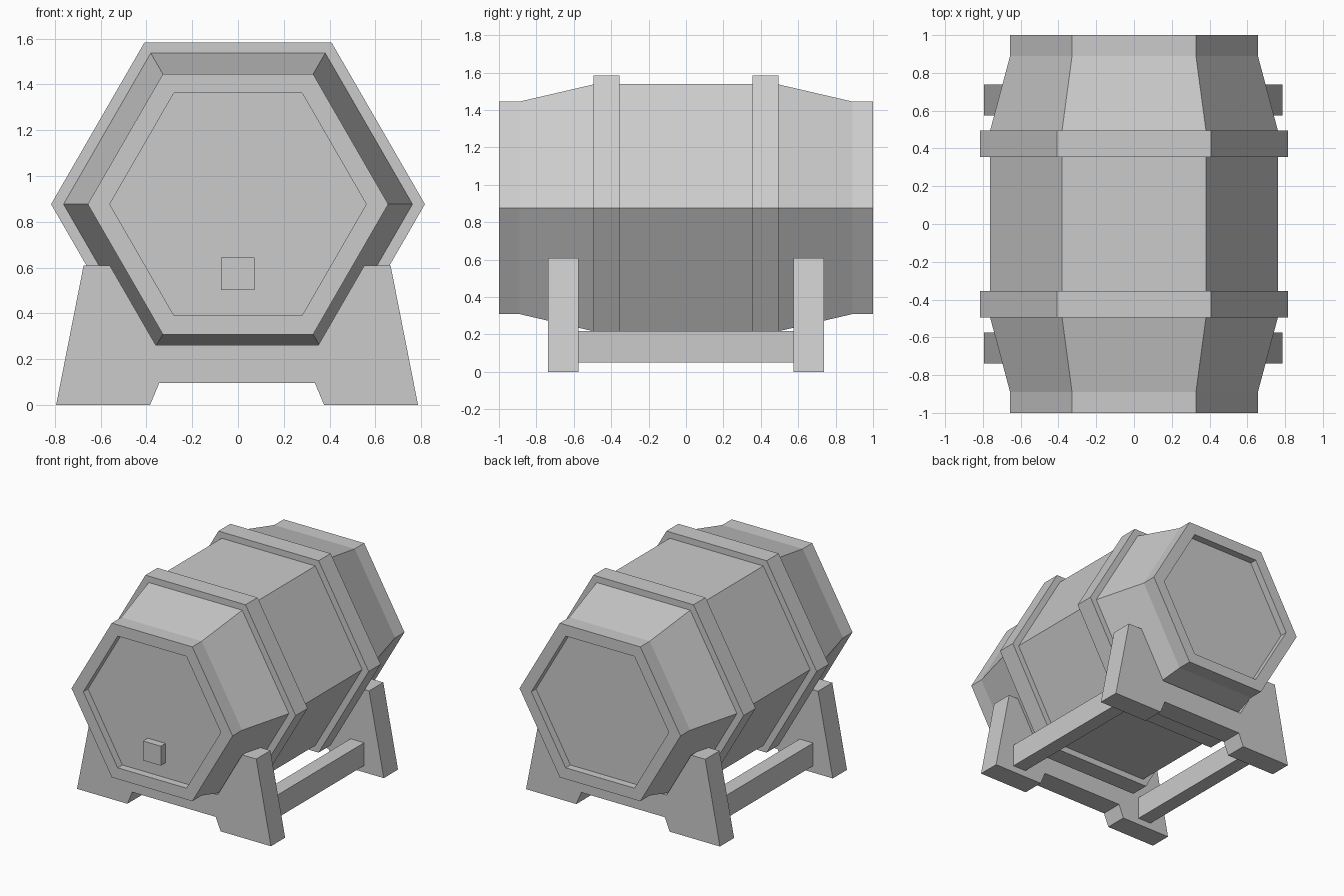
import bpy, bmesh
from math import cos, sin, pi, sqrt

if "Cube" in bpy.data.objects:
    bpy.data.objects.remove(bpy.data.objects["Cube"])

AXIS_Z = 0.877  # height of the barrel axis


def finish(name, bm):
    bmesh.ops.recalc_face_normals(bm, faces=bm.faces[:])
    mesh = bpy.data.meshes.new(name)
    bm.to_mesh(mesh)
    bm.free()
    obj = bpy.data.objects.new(name, mesh)
    bpy.context.collection.objects.link(obj)
    return obj


def hex_lathe(name, profile, closed=False):
    """Sweep a (y, radius) profile round the barrel axis in six flat sides."""
    bm = bmesh.new()
    rings = [[bm.verts.new((r * cos(i * pi / 3), y, AXIS_Z + r * sin(i * pi / 3)))
              for i in range(6)] for y, r in profile]
    pairs = list(zip(rings, rings[1:]))
    if closed:
        pairs.append((rings[-1], rings[0]))
    else:
        bm.faces.new(rings[0])
        bm.faces.new(rings[-1])
    for a, b in pairs:
        for i in range(6):
            j = (i + 1) % 6
            bm.faces.new((a[i], a[j], b[j], b[i]))
    return finish(name, bm)


def prism(name, outline, y0, y1):
    """Extrude an (x, z) outline from y0 to y1."""
    bm = bmesh.new()
    face = bm.faces.new([bm.verts.new((x, y0, z)) for x, z in outline])
    out = bmesh.ops.extrude_face_region(bm, geom=[face])
    verts = [v for v in out["geom"] if isinstance(v, bmesh.types.BMVert)]
    bmesh.ops.translate(bm, verts=verts, vec=(0, y1 - y0, 0))
    return finish(name, bm)


def rect(x0, x1, z0, z1):
    return [(x0, z0), (x1, z0), (x1, z1), (x0, z1)]


# Barrel body with recessed heads at both ends
half = [(-0.945, 0.56), (-1.0, 0.56), (-1.0, 0.656), (-0.89, 0.656), (-0.49, 0.763)]
hex_lathe("barrel_body", half + [(-y, r) for y, r in reversed(half)])

# Two hoops
for name, y in (("front_hoop", -0.425), ("back_hoop", 0.425)):
    hex_lathe(name, [(y - 0.07, 0.74), (y - 0.07, 0.816),
                     (y + 0.07, 0.816), (y + 0.07, 0.74)], closed=True)

# Square bung on the front head
prism("bung", rect(-0.074, 0.071, 0.502, 0.645), -1.0, -0.94)

# Cradle ends, cut to follow the barrel's lower sides
slot = 0.71
slot_z = AXIS_Z - slot * sqrt(3) / 2
slot_top = slot - (AXIS_Z - 0.61) / sqrt(3)
right = [(0.34, 0.096), (0.38, 0), (0.79, 0), (0.67, 0.61),
         (slot_top, 0.61), (slot / 2, slot_z)]
outline = [(x - 0.004, z) for x, z in right + [(-x, z) for x, z in reversed(right)]]
prism("front_cradle", outline, -0.739, -0.574)
prism("back_cradle", outline, 0.574, 0.739)

# Side rails joining the cradle ends
for name, x in (("left_rail", -0.579), ("right_rail", 0.571)):
    prism(name, rect(x - 0.055, x + 0.055, 0.05, 0.218), -0.58, 0.58)
